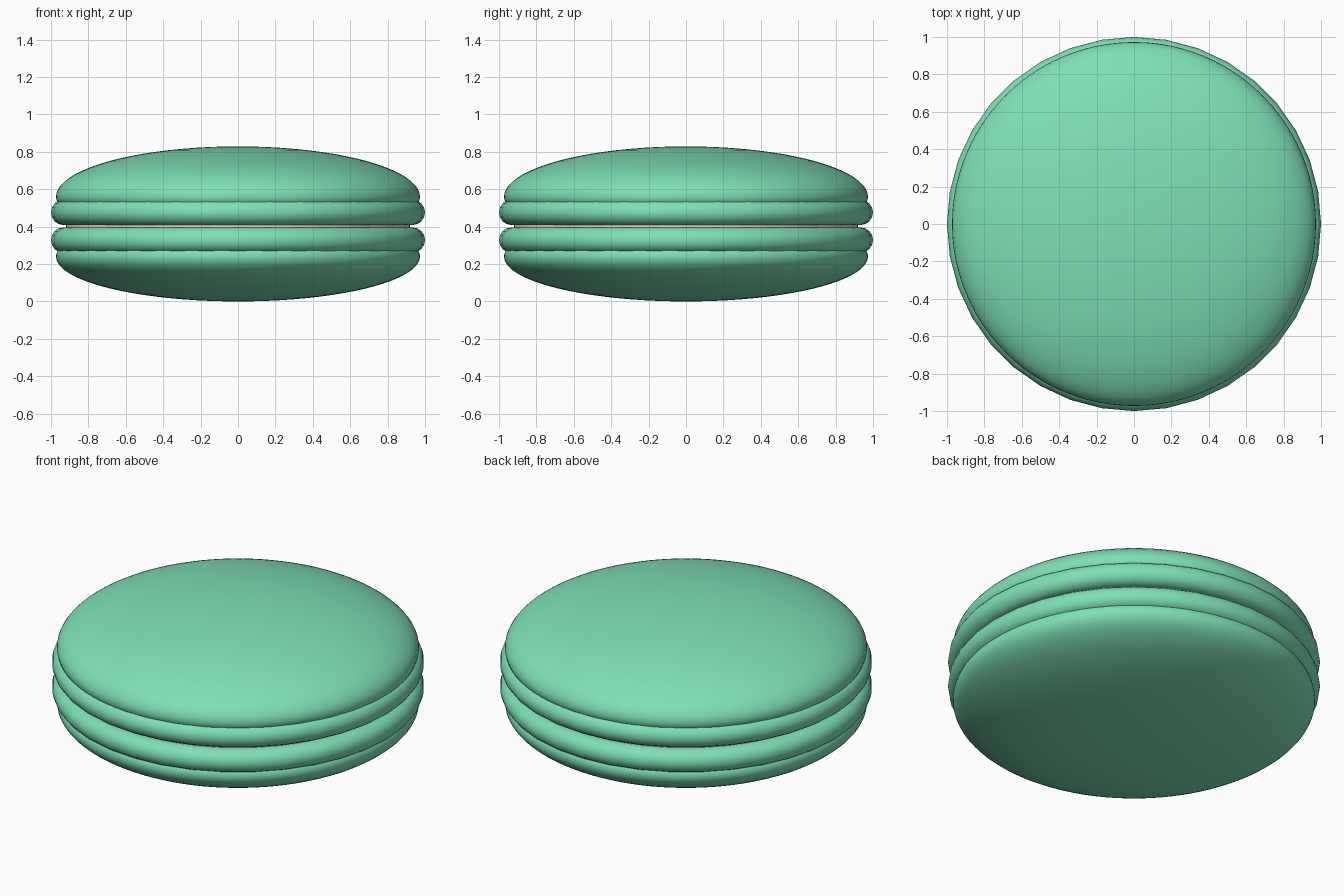
import bpy, bmesh, math
from mathutils import Matrix

if "Cube" in bpy.data.objects:
    bpy.data.objects.remove(bpy.data.objects["Cube"])


def material(name, rgb):
    m = bpy.data.materials.new(name)
    m.diffuse_color = (*rgb, 1)
    m.use_nodes = True
    m.node_tree.nodes["Principled BSDF"].inputs["Base Color"].default_value = m.diffuse_color
    return m


green = material("mint green", (0.21, 0.75, 0.47))
cream = material("cream", (0.80, 0.66, 0.54))


def lathe(name, profile, segments, mat, closed=False, angle=40):
    """Spin an (r, z) profile around the z axis."""
    bm = bmesh.new()
    verts = [bm.verts.new((r, 0, z)) for r, z in profile]
    edges = [bm.edges.new(p) for p in zip(verts, verts[1:])]
    if closed:
        edges.append(bm.edges.new((verts[-1], verts[0])))
    bmesh.ops.spin(bm, geom=verts + edges, cent=(0, 0, 0), axis=(0, 0, 1),
                   angle=math.tau, steps=segments, use_merge=True)
    bmesh.ops.remove_doubles(bm, verts=bm.verts, dist=1e-5)
    bmesh.ops.recalc_face_normals(bm, faces=bm.faces)
    mesh = bpy.data.meshes.new(name)
    bm.to_mesh(mesh)
    bm.free()
    mesh.materials.append(mat)
    ob = bpy.data.objects.new(name, mesh)
    bpy.context.collection.objects.link(ob)
    bpy.context.view_layer.objects.active = ob
    ob.select_set(True)
    bpy.ops.object.shade_smooth_by_angle(angle=math.radians(angle))
    ob.select_set(False)
    return ob


def shell(name, z_wide, height, direction):
    """Domed shell: elliptical cap, tucked-in rim and flat inner face."""
    pts = []
    for i in range(21):
        a = math.pi / 2 * (1 - i / 20)
        pts.append((0.973 * math.cos(a), z_wide + direction * height * math.sin(a)))
    for i in range(1, 7):
        a = math.pi / 2 * i / 6
        pts.append((0.913 + 0.06 * math.cos(a), z_wide - direction * 0.06 * math.sin(a)))
    pts.append((0, z_wide - direction * 0.06))
    return lathe(name, pts, 96, green)


def ruffle(name, z):
    """Rounded ring around the shell edge."""
    ring = [(0.932 + 0.068 * math.cos(math.tau * i / 16),
             z + 0.068 * math.sin(math.tau * i / 16)) for i in range(16)]
    return lathe(name, ring, 36, green, closed=True)


# Two shells
shell("top_shell", 0.56, 0.269, 1)
shell("bottom_shell", 0.24, 0.24, -1)

# Two ruffled rings
ruffle("top_ruffle", 0.476)
ruffle("bottom_ruffle", 0.328)

# Cream filling between the rings
lathe("filling", [(0, 0.30), (0.92, 0.30), (0.92, 0.50), (0, 0.50)], 72, cream)
